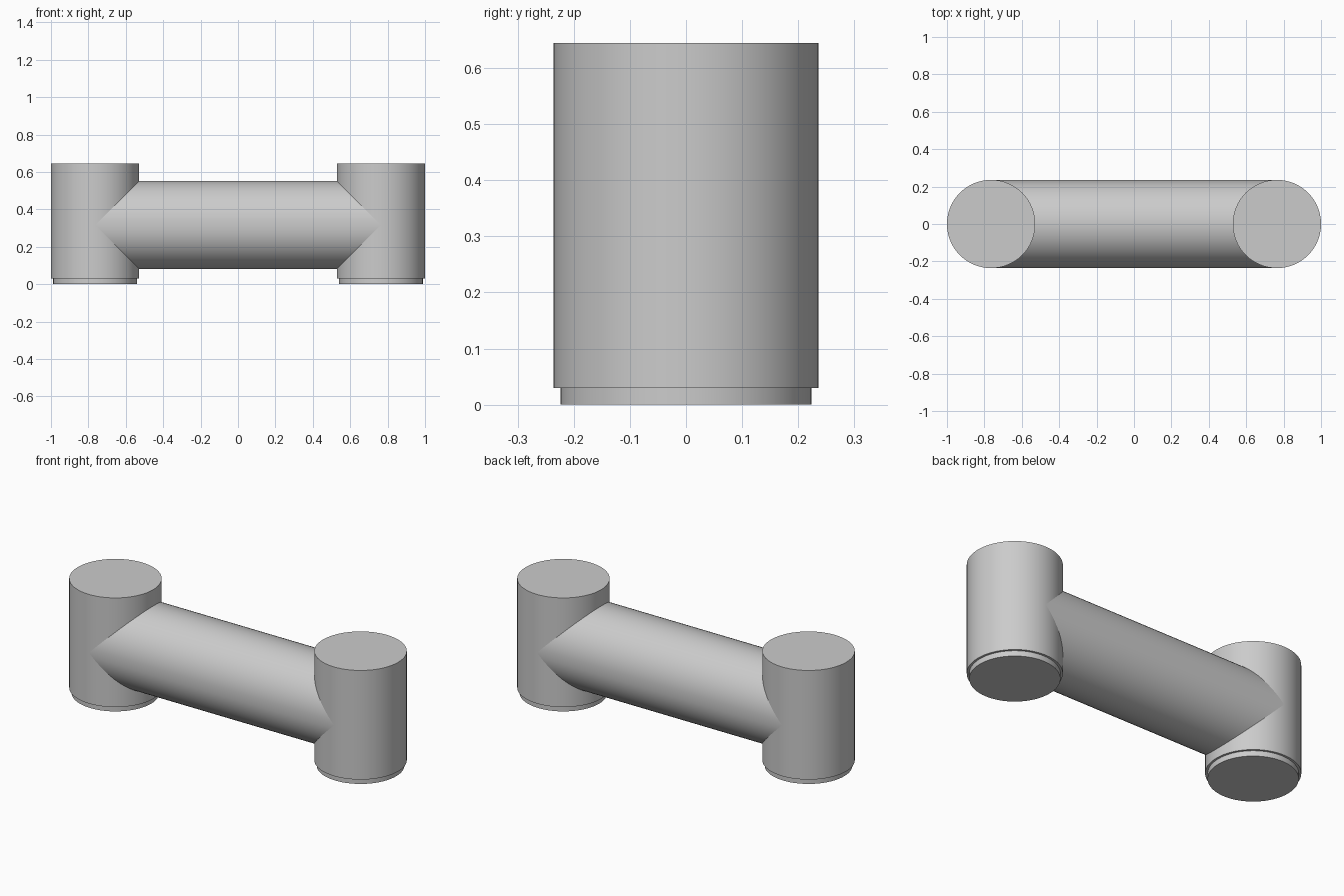
import bpy
import bmesh
from math import cos, sin, pi, radians

SEGMENTS = 64
RADIUS = 0.236
POST_X = 1 - RADIUS
HEIGHT = 0.645
LIP = 0.03
LIP_RADIUS = 0.224
TUBE_Z = 0.317

if "Cube" in bpy.data.objects:
    bpy.data.objects.remove(bpy.data.objects["Cube"])

grey = bpy.data.materials.new("grey")
grey.use_nodes = True
grey.diffuse_color = (0.6, 0.6, 0.6, 1)
grey.node_tree.nodes["Principled BSDF"].inputs["Base Color"].default_value = grey.diffuse_color


def add_rings(name, rings, capped):
    """Skin a list of vertex rings, optionally closing both ends."""
    bm = bmesh.new()
    loops = [[bm.verts.new(p) for p in ring] for ring in rings]
    for low, high in zip(loops, loops[1:]):
        for i in range(SEGMENTS):
            j = (i + 1) % SEGMENTS
            bm.faces.new((low[i], low[j], high[j], high[i]))
    if capped:
        bm.faces.new(loops[0])
        bm.faces.new(loops[-1])
    bmesh.ops.recalc_face_normals(bm, faces=bm.faces)
    mesh = bpy.data.meshes.new(name)
    bm.to_mesh(mesh)
    bm.free()
    mesh.materials.append(grey)
    obj = bpy.data.objects.new(name, mesh)
    bpy.context.collection.objects.link(obj)
    bpy.ops.object.select_all(action="DESELECT")
    obj.select_set(True)
    bpy.context.view_layer.objects.active = obj
    bpy.ops.object.shade_smooth_by_angle(angle=radians(30))
    return obj


angles = [2 * pi * i / SEGMENTS for i in range(SEGMENTS)]

# Upright posts with a narrower lip at the foot
profile = [(LIP_RADIUS, 0), (LIP_RADIUS, LIP), (RADIUS, LIP), (RADIUS, HEIGHT)]
for side, x in (("left", POST_X), ("right", -POST_X)):
    add_rings(side + "_post",
              [[(x + r * cos(a), r * sin(a), z) for a in angles] for r, z in profile], True)

# Horizontal tube, its ends mitred to meet the posts
add_rings("cross_tube",
          [[(s * (POST_X - RADIUS * abs(sin(a))), RADIUS * cos(a), TUBE_Z + RADIUS * sin(a))
            for a in angles] for s in (-1, 1)], False)
